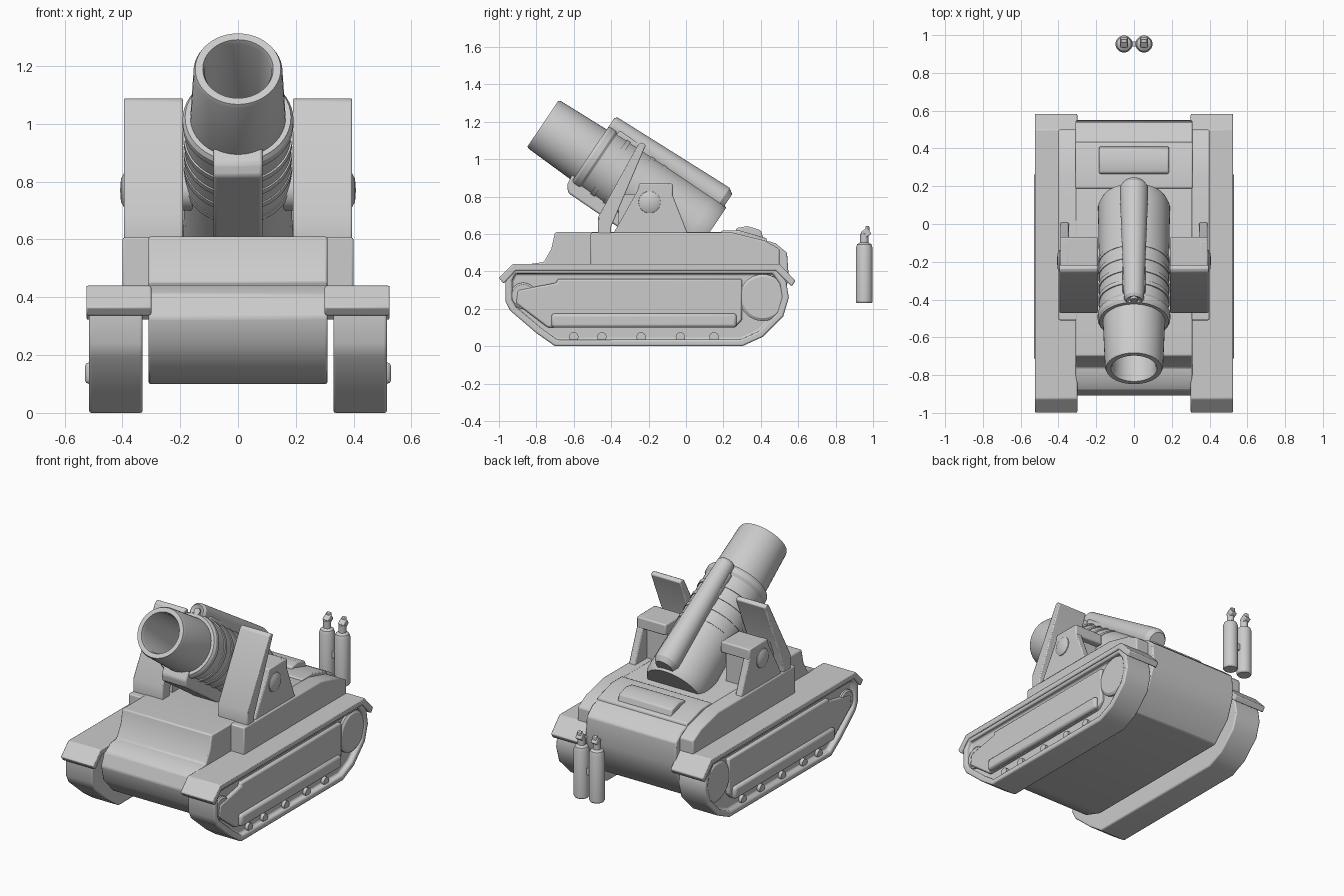
import bpy, bmesh
from math import radians, tau
from mathutils import Matrix, Vector

if "Cube" in bpy.data.objects:
    bpy.data.objects.remove(bpy.data.objects["Cube"])

T = Matrix.Translation
RX = lambda a: Matrix.Rotation(radians(a), 4, 'X')
RY = lambda a: Matrix.Rotation(radians(a), 4, 'Y')


def finish(name, bm, mat=Matrix(), mirror=False, bevel=0.0, angle=30):
    bmesh.ops.recalc_face_normals(bm, faces=bm.faces)
    bm.transform(mat)
    me = bpy.data.meshes.new(name)
    bm.to_mesh(me)
    bm.free()
    ob = bpy.data.objects.new(name, me)
    bpy.context.collection.objects.link(ob)
    if bevel:
        b = ob.modifiers.new("bevel", 'BEVEL')
        b.width, b.segments, b.limit_method = bevel, 2, 'ANGLE'
    if mirror:
        ob.modifiers.new("mirror", 'MIRROR')
    bpy.ops.object.select_all(action='DESELECT')
    ob.select_set(True)
    bpy.context.view_layer.objects.active = ob
    bpy.ops.object.shade_smooth_by_angle(angle=radians(angle))
    return ob


def prism(name, pts, x0, x1, inset=None, **kw):
    """Side profile (y, z) extruded from x0 to x1; inset = (rim, depth) on the outer cap."""
    bm = bmesh.new()
    a = [bm.verts.new((x0, y, z)) for y, z in pts]
    b = [bm.verts.new((x1, y, z)) for y, z in pts]
    bm.faces.new(a)
    cap = bm.faces.new(b)
    n = len(pts)
    for i in range(n):
        bm.faces.new((a[i], a[(i + 1) % n], b[(i + 1) % n], b[i]))
    bmesh.ops.recalc_face_normals(bm, faces=bm.faces)
    if inset:
        bmesh.ops.inset_region(bm, faces=[cap], thickness=inset[0], depth=0)
        bmesh.ops.inset_region(bm, faces=[cap], thickness=0.004, depth=-inset[1])
    return finish(name, bm, **kw)


def box(name, x, y, z, **kw):
    return prism(name, [(y[0], z[0]), (y[1], z[0]), (y[1], z[1]), (y[0], z[1])], *x, **kw)


def lathe(name, prof, mat=Matrix(), steps=40, **kw):
    """Profile (radius, height) turned around local z."""
    bm = bmesh.new()
    vs = [bm.verts.new((r, 0, h)) for r, h in prof]
    es = [bm.edges.new(p) for p in zip(vs, vs[1:])]
    bmesh.ops.spin(bm, geom=vs + es, cent=(0, 0, 0), axis=(0, 0, 1), angle=tau, steps=steps)
    bmesh.ops.remove_doubles(bm, verts=bm.verts, dist=1e-4)
    return finish(name, bm, mat=mat, **kw)


# hull and superstructure
prism("hull", [(-.68, .1), (-.80, .14), (-.89, .24), (-.91, .33), (-.88, .41), (-.83, .44),
               (-.76, .45), (-.72, .52), (-.70, .61), (.28, .61), (.48, .55), (.54, .50),
               (.55, .36), (.50, .22), (.38, .1)], -.31, .31, bevel=.008)
prism("superstructure", [(-.51, .40), (-.51, .607), (.25, .607), (.42, .565), (.50, .52), (.50, .40)],
      -.40, .40, bevel=.008)
prism("engine_deck", [(.18, .58), (.19, .618), (.29, .618), (.43, .578), (.44, .54)], -.31, .31, bevel=.006)
prism("engine_hatch", [(.26, .60), (.27, .632), (.33, .642), (.40, .62), (.415, .57)], -.185, .185, bevel=.008)

# tracks
prism("track", [(-.70, 0), (.30, 0), (.41, .05), (.52, .16), (.55, .26), (.535, .35), (.48, .42),
                (-.93, .42), (-.965, .36), (-.965, .24), (-.94, .19), (-.80, .07)],
      .33, .515, inset=(.035, .03), mirror=True, bevel=.008)
prism("fender", [(-1.0, .365), (-.925, .44), (.50, .44), (.585, .35), (.565, .32), (.48, .405),
                 (-.91, .405), (-.975, .335)], .30, .525, mirror=True, bevel=.006)
prism("track_side_panel", [(-.74, .10), (.26, .10), (.30, .14), (.30, .36), (-.69, .36),
                           (-.69, .34), (-.90, .30), (-.91, .23)], .47, .508, mirror=True, bevel=.012)
box("track_side_rib", (.49, .53), (-.72, .27), (.10, .175), mirror=True, bevel=.015)
lathe("drive_wheel", [(0, .47), (.125, .47), (.125, .498), (.11, .508), (0, .508)],
      T((0, .41, .26)) @ RY(90), mirror=True)
lathe("idler_wheel", [(0, .47), (.07, .47), (.07, .495), (.06, .502), (0, .502)],
      T((0, -.87, .27)) @ RY(90), mirror=True)
for i, y in enumerate((-.60, -.45, -.24, -.03, .15)):
    lathe(f"road_roller_{i + 1}", [(0, .47), (.025, .47), (.025, .505), (0, .505)],
          T((0, y, .05)) @ RY(90), steps=16, mirror=True)

# gun mounts and sloped shields
prism("mount_plate", [(-.39, .60), (-.26, .83), (-.25, .87), (-.09, .87), (-.08, .83), (.01, .60)],
      .345, .39, mirror=True, bevel=.006)
box("mount_cap", (.19, .39), (-.25, -.07), (.80, .869), mirror=True, bevel=.008)
box("mount_block", (.20, .35), (-.36, -.11), (.60, .81), mirror=True)
lathe("mount_boss", [(0, .38), (.06, .38), (.058, .395), (.04, .405), (0, .408)],
      T((0, -.195, .77)) @ RY(90), mirror=True)
prism("shield", [(-.47, .60), (-.47, .69), (-.255, 1.08), (-.235, 1.09), (-.215, 1.075),
                 (-.40, .64), (-.40, .60)], .19, .395, mirror=True, bevel=.006)
lathe("trunnion", [(0, -.22), (.07, -.22), (.07, .22), (0, .22)], T((0, -.195, .77)) @ RY(90))

# gun: local y runs from the muzzle to the breech, local z is up from the bore
G = T((0, -.765, 1.19)) @ RX(-34)
L = G @ RX(-90)
lathe("barrel", [(0, .5), (.115, .5), (.115, .02), (.122, 0), (.148, 0), (.154, .015), (.165, .30),
                 (.183, .30), (.192, .315), (.192, .345), (.182, .36), (.19, .98), (.19, 1.03),
                 (.175, 1.064), (0, 1.064)], L, steps=48)
lathe("recoil_cylinder", [(0, .30), (.02, .30), (.02, .315), (.042, .30), (.053, .315), (.075, .98),
                          (.075, 1.02), (.055, 1.05), (0, 1.05)],
      G @ T((0, 0, .198)) @ RX(-90))
box("recoil_cylinder_saddle", (-.06, .06), (.36, 1.03), (.10, .20), mat=G, bevel=.01)
prism("cradle", [(.28, -.12), (.29, -.20), (.32, -.232), (.92, -.235), (.92, -.12)],
      -.085, .085, mat=G, bevel=.01)
for i, t in enumerate((.42, .50, .58, .66)):
    lathe(f"jacket_band_{i + 1}", [(.17, t), (.189, t), (.189, t + .025), (.17, t + .025)], L)

# pair of gas bottles hanging behind the vehicle
lathe("gas_bottle", [(0, .23), (.04, .23), (.045, .238), (.045, .525), (.038, .545), (.022, .555),
                     (.022, .60), (.012, .61), (0, .61)], T((.053, .953, 0)), steps=24, mirror=True)
box("bottle_valve", (.033, .073), (-.022, .022), (-.02, .02),
    mat=T((0, .962, .605)) @ RX(35), mirror=True, bevel=.005)
box("bottle_spout", (.04, .066), (-.01, .01), (0, .03),
    mat=T((0, .97, .612)), mirror=True, bevel=.004)
box("bottle_strap", (-.03, .03), (.94, .966), (.38, .42))
